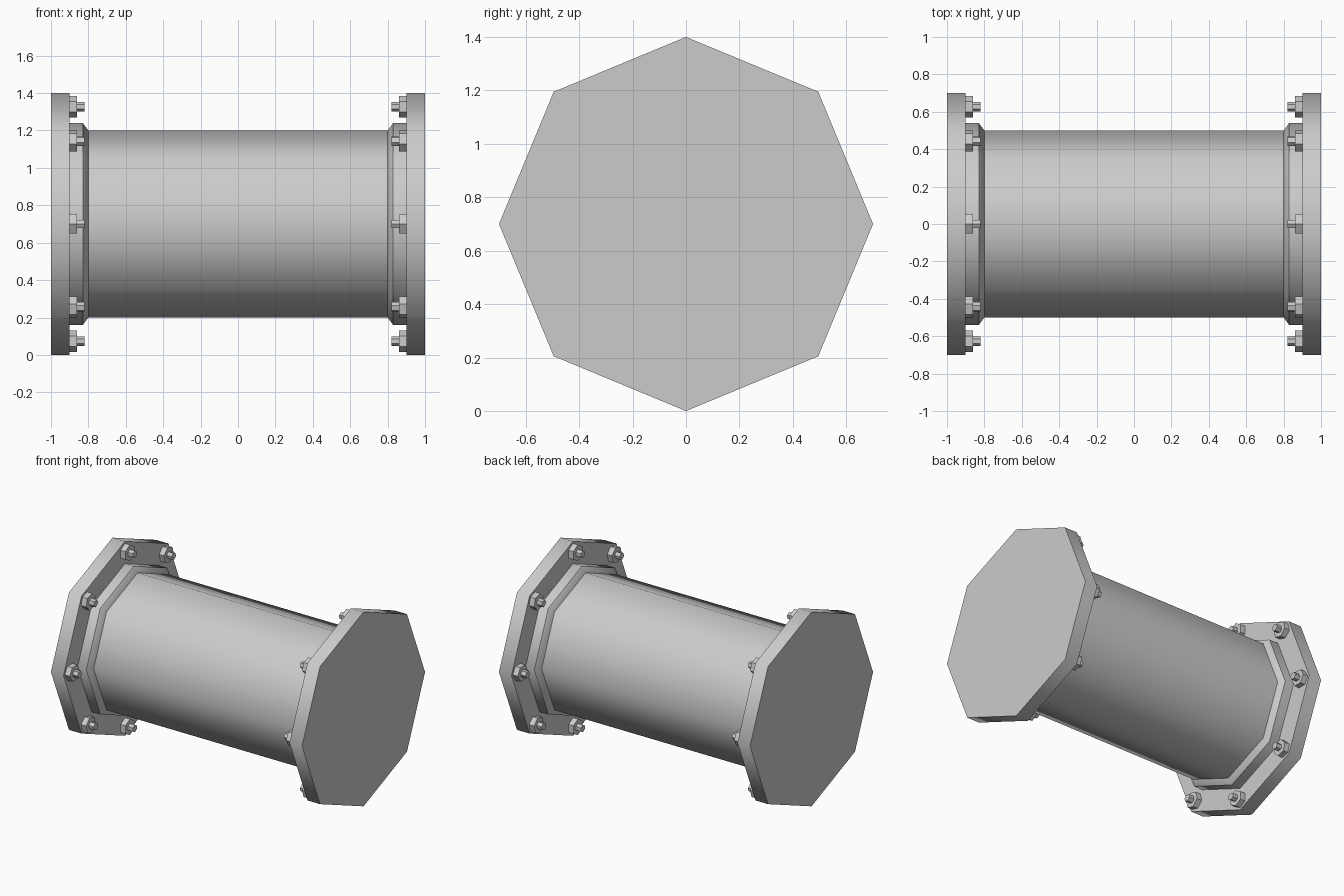
import bpy, bmesh
from math import cos, sin, pi, radians

if "Cube" in bpy.data.objects:
    bpy.data.objects.remove(bpy.data.objects["Cube"])

AXIS_Z = 0.7


def lathe_x(bm, profile, sides, cy=0.0, cz=AXIS_Z, phase=0.0):
    """Closed solid of revolution along x from (x, radius) pairs."""
    rings = []
    for x, r in profile:
        rings.append([bm.verts.new((x, cy + r * cos(phase + 2 * pi * i / sides),
                                    cz + r * sin(phase + 2 * pi * i / sides)))
                      for i in range(sides)])
    for a, b in zip(rings, rings[1:]):
        for i in range(sides):
            j = (i + 1) % sides
            bm.faces.new((a[i], a[j], b[j], b[i]))
    bm.faces.new(rings[0])
    bm.faces.new(rings[-1])


def finish(bm, name, smooth):
    bmesh.ops.recalc_face_normals(bm, faces=bm.faces)
    mesh = bpy.data.meshes.new(name)
    bm.to_mesh(mesh)
    bm.free()
    obj = bpy.data.objects.new(name, mesh)
    bpy.context.collection.objects.link(obj)
    if smooth:
        bpy.ops.object.select_all(action='DESELECT')
        obj.select_set(True)
        bpy.context.view_layer.objects.active = obj
        bpy.ops.object.shade_smooth_by_angle(angle=radians(50))
    return obj


def part(name, profile, sides=8, smooth=True):
    bm = bmesh.new()
    lathe_x(bm, profile, sides)
    return finish(bm, name, smooth)


# Main pipe
part("pipe", [(-0.9, 0.5), (0.9, 0.5)])

for side, s in (("left", -1), ("right", 1)):
    # End flange plate
    part(side + "_flange", [(s * 1.0, 0.7), (s * 0.9, 0.7)])
    # Chamfered weld collar
    part(side + "_collar", [(s * 0.9, 0.54), (s * 0.83, 0.54), (s * 0.8, 0.5)])

    # Hex nuts and bolt shanks at the flange corners
    nuts, shanks = bmesh.new(), bmesh.new()
    for k in range(8):
        a = k * pi / 4
        y, z = 0.627 * cos(a), AXIS_Z + 0.627 * sin(a)
        lathe_x(nuts, [(s * 0.9, 0.058), (s * 0.861, 0.058)], 6, y, z, a)
        lathe_x(shanks, [(s * 0.9, 0.026), (s * 0.822, 0.026)], 6, y, z, a)
    finish(nuts, side + "_nuts", False)
    finish(shanks, side + "_bolt_shanks", False)
